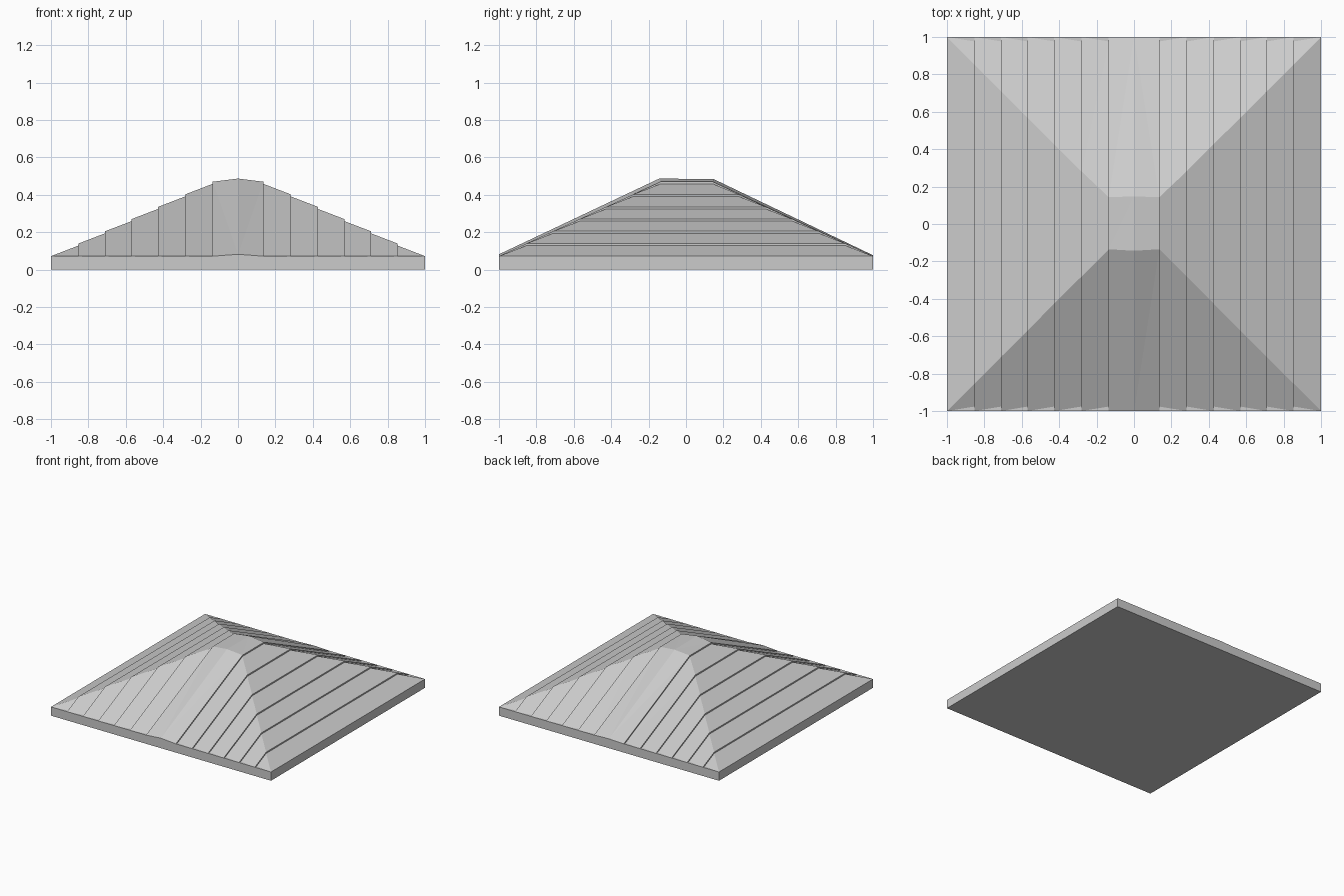
import bpy, bmesh

if "Cube" in bpy.data.objects:
    bpy.data.objects.remove(bpy.data.objects["Cube"])

EAVE = 0.072                       # top of the slab edge
EDGES = [1.0, 0.853, 0.71, 0.57, 0.427, 0.282, 0.135]
SLOPE = (0.47 - EAVE) / (1 - EDGES[-1])
STEP = 0.011                       # height of the lap between planks


def section(x, drop=0.0):
    """Hip-roof cross-section in YZ at x; drop lowers the sloped surface."""
    a = abs(x)
    h = max(EAVE, EAVE + SLOPE * (1 - a) - drop)
    foot = 1 - drop / SLOPE
    flat = min(a + 0.008, foot) if a < 0.2 else a
    return [(x, -1, 0), (x, -1, EAVE), (x, -foot, EAVE), (x, -a, h),
            (x, flat, h), (x, foot, EAVE), (x, 1, EAVE), (x, 1, 0)]


def loft(name, sections):
    bm = bmesh.new()
    rings = [[bm.verts.new(p) for p in s] for s in sections]
    n = len(rings[0])
    for r, q in zip(rings, rings[1:]):
        for i in range(n):
            j = (i + 1) % n
            bm.faces.new((r[i], r[j], q[j], q[i]))
    bm.faces.new(rings[0])
    bm.faces.new(rings[-1])
    bmesh.ops.remove_doubles(bm, verts=bm.verts, dist=1e-5)
    # twisted quads become clean triangles
    bmesh.ops.triangulate(bm, faces=bm.faces)
    bmesh.ops.dissolve_degenerate(bm, edges=bm.edges, dist=1e-6)
    bmesh.ops.recalc_face_normals(bm, faces=bm.faces)
    me = bpy.data.meshes.new(name)
    bm.to_mesh(me)
    bm.free()
    ob = bpy.data.objects.new(name, me)
    bpy.context.collection.objects.link(ob)
    return ob


# lapped planks: each starts at full height outside and sinks a step inside
half = []
for outer, inner in zip(EDGES, EDGES[1:]):
    half += [(outer, 0.0), (inner, STEP)]
half.append((EDGES[-1], 0.0))

# peaked ridge plank in the middle
ridge = [(0, -1, 0), (0, -1, 0.082), (0, -1, 0.082), (0, -0.143, 0.487),
         (0, 0.148, 0.484), (0, 1, 0.077), (0, 1, 0.077), (0, 1, 0)]

left = [section(-x, d) for x, d in half]
right = [section(x, d) for x, d in reversed(half)]
loft("hipped_plank_roof", left + [ridge] + right)
